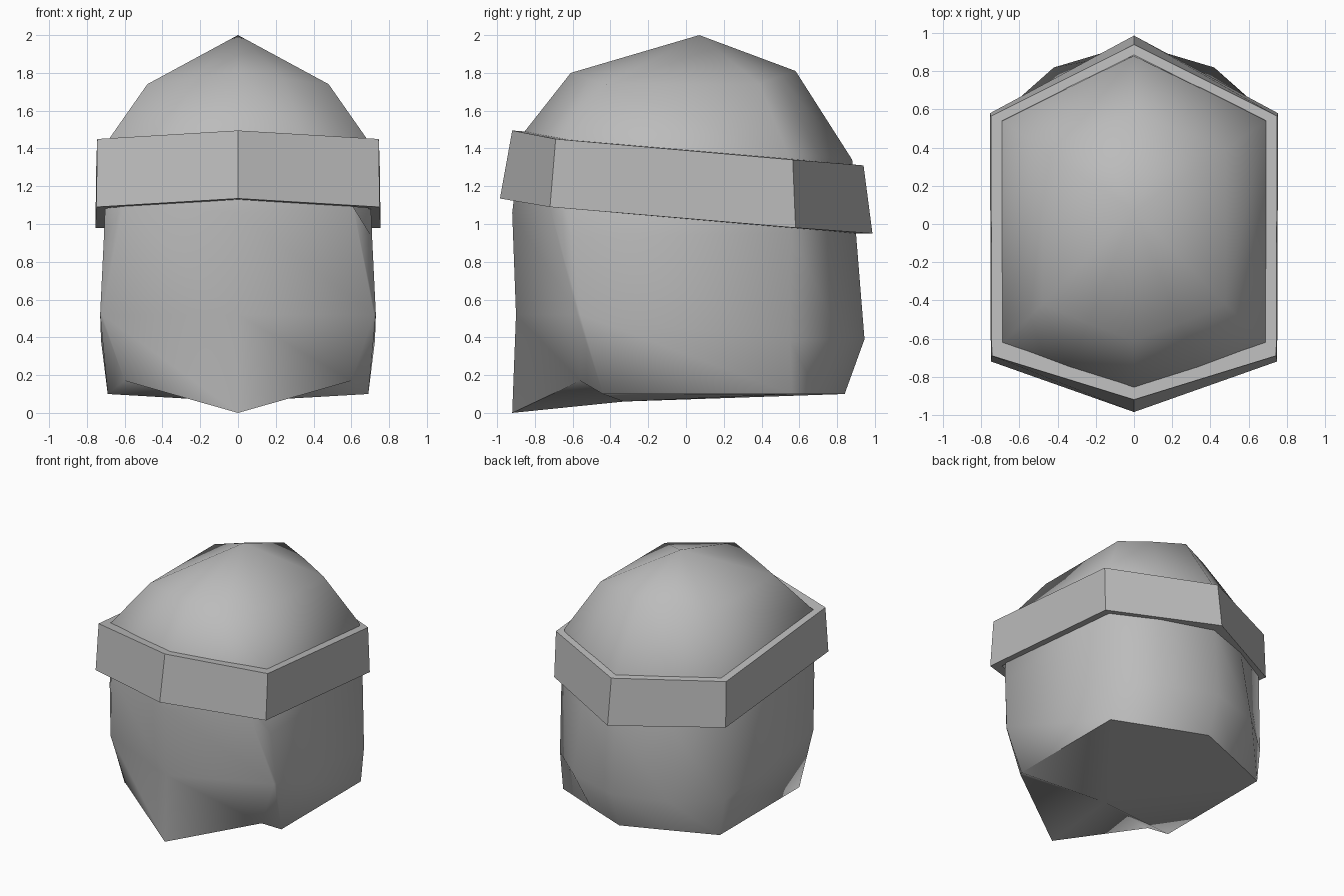
import bpy
import bmesh
import math

if "Cube" in bpy.data.objects:
    bpy.data.objects.remove(bpy.data.objects["Cube"], do_unlink=True)

grey = bpy.data.materials.new("plain_grey")
grey.use_nodes = True
COLOUR = (0.5, 0.5, 0.5, 1)
grey.diffuse_color = COLOUR
grey.node_tree.nodes["Principled BSDF"].inputs["Base Color"].default_value = COLOUR


def mirrored_ring(bm, half):
    """Closed loop from the front point round the left side to the back, mirrored in x."""
    points = half + [(-x, y, z) for x, y, z in half[-2:0:-1]]
    return [bm.verts.new(p) for p in points]


def bridge(bm, a, b):
    n = len(a)
    for i in range(n):
        j = (i + 1) % n
        bm.faces.new((a[i], a[j], b[j], b[i]))


def fan(bm, ring, centre):
    tip = bm.verts.new(centre)
    for i in range(len(ring)):
        bm.faces.new((ring[i], ring[(i + 1) % len(ring)], tip))


def finish(bm, name, angle):
    bmesh.ops.recalc_face_normals(bm, faces=bm.faces[:])
    mesh = bpy.data.meshes.new(name)
    bm.to_mesh(mesh)
    bm.free()
    mesh.materials.append(grey)
    obj = bpy.data.objects.new(name, mesh)
    bpy.context.collection.objects.link(obj)
    bpy.ops.object.select_all(action='DESELECT')
    obj.select_set(True)
    bpy.context.view_layer.objects.active = obj
    bpy.ops.object.shade_smooth_by_angle(angle=math.radians(angle))


# Head shell: front, cheek edge, side front, side back, rear corner, back
levels = [
    # crown
    [(0, -.61, 1.8), (.24, -.52, 1.77), (.48, -.42, 1.74),
     (.48, .39, 1.74), (.24, .49, 1.78), (0, .58, 1.81)],
    # brow, behind the band
    [(0, -.87, 1.47), (.35, -.75, 1.46), (.69, -.62, 1.44),
     (.69, .54, 1.37), (.35, .71, 1.36), (0, .88, 1.34)],
    # top of the face
    [(0, -.92, 1.06), (.61, -.72, 1.09), (.71, -.6, .93),
     (.705, .56, .95), (.38, .75, .95), (0, .9, .95)],
    # cheeks
    [(0, -.9, .52), (.72, -.575, .52), (.73, -.56, .52),
     (.725, .55, .38), (.42, .82, .39), (0, .945, .39)],
    # chin and lower edge
    [(0, -.92, 0), (.6, -.56, .17), (.69, -.44, .1),
     (.69, .56, .1), (.35, .7, .1), (0, .84, .1)],
]
bm = bmesh.new()
rings = [mirrored_ring(bm, half) for half in levels]
for upper, lower in zip(rings, rings[1:]):
    bridge(bm, upper, lower)
fan(bm, rings[0], (0, .07, 2))
fan(bm, rings[-1], (0, -.33, .06))
finish(bm, "head_shell", 60)

# Tilted six-sided headband with a thick rim
bm = bmesh.new()
outer_top = mirrored_ring(bm, [(0, -.92, 1.495), (.745, -.69, 1.45), (.75, .565, 1.34), (0, .94, 1.31)])
outer_low = mirrored_ring(bm, [(0, -.985, 1.135), (.75, -.72, 1.09), (.755, .58, .98), (0, .987, .95)])
inner_low = mirrored_ring(bm, [(0, -.92, 1.13), (.69, -.66, 1.085), (.69, .55, .98), (0, .89, .95)])
inner_top = mirrored_ring(bm, [(0, -.855, 1.49), (.69, -.62, 1.445), (.69, .54, 1.345), (0, .885, 1.315)])
loops = [outer_top, outer_low, inner_low, inner_top]
for i in range(4):
    bridge(bm, loops[i], loops[(i + 1) % 4])
finish(bm, "headband", 20)
